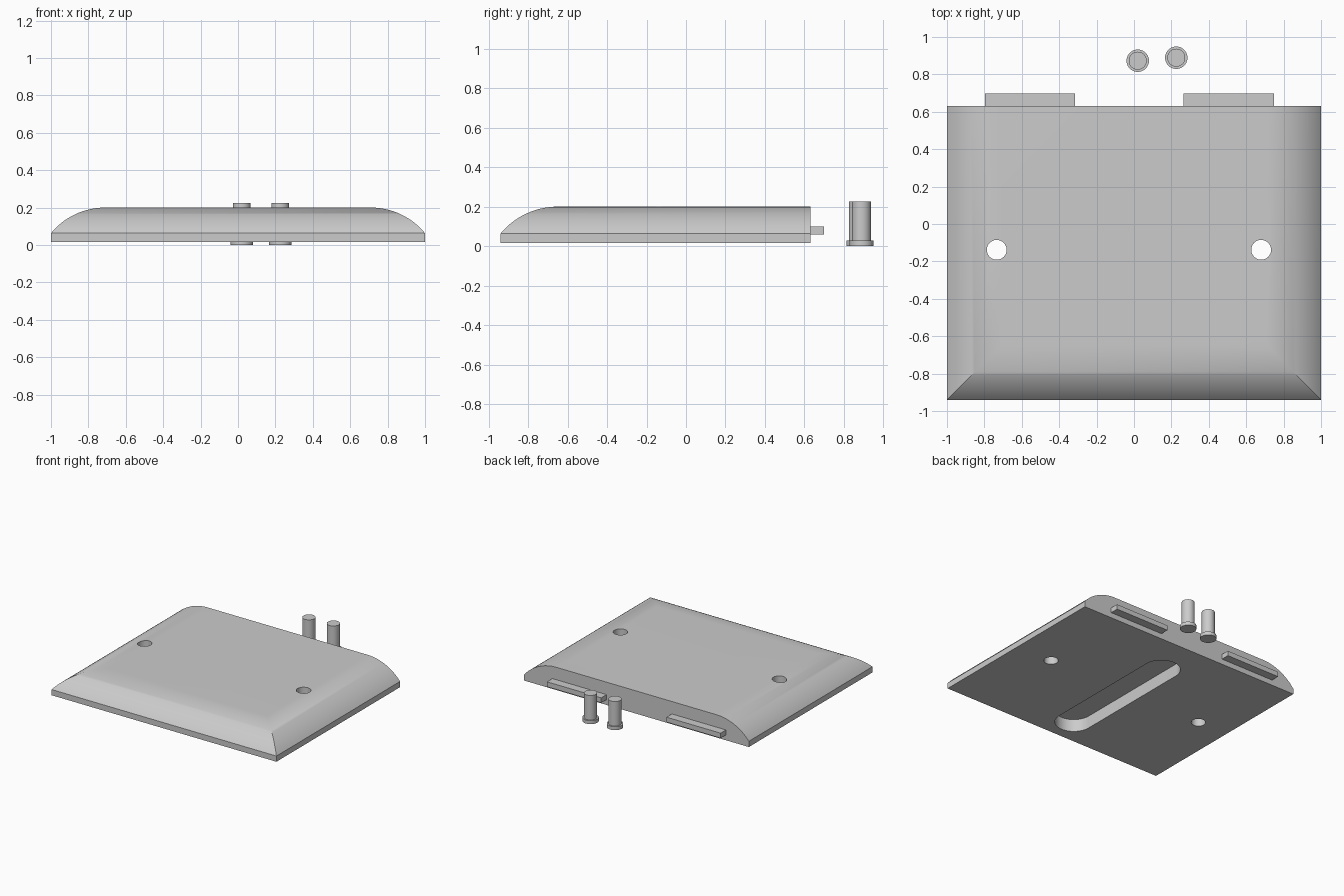
import bpy
import bmesh
import math

cube = bpy.data.objects.get("Cube")
if cube:
    bpy.data.objects.remove(cube, do_unlink=True)

grey = bpy.data.materials.new("plain_grey")
grey.use_nodes = True
colour = (0.6, 0.6, 0.6, 1)
grey.diffuse_color = colour
grey.node_tree.nodes["Principled BSDF"].inputs["Base Color"].default_value = colour


def finish(name, bm):
    """Turn a bmesh into a named object."""
    bmesh.ops.recalc_face_normals(bm, faces=bm.faces)
    mesh = bpy.data.meshes.new(name)
    bm.to_mesh(mesh)
    bm.free()
    mesh.materials.append(grey)
    obj = bpy.data.objects.new(name, mesh)
    bpy.context.collection.objects.link(obj)
    return obj


def select(obj):
    bpy.ops.object.select_all(action='DESELECT')
    obj.select_set(True)
    bpy.context.view_layer.objects.active = obj


def smooth(obj):
    select(obj)
    bpy.ops.object.shade_smooth_by_angle(angle=math.radians(30))


def prism(name, outline, z0, z1):
    """Extrude a flat outline between two heights."""
    bm = bmesh.new()
    low = [bm.verts.new((x, y, z0)) for x, y in outline]
    high = [bm.verts.new((x, y, z1)) for x, y in outline]
    bm.faces.new(low)
    bm.faces.new(high)
    n = len(outline)
    for i in range(n):
        j = (i + 1) % n
        bm.faces.new((low[i], low[j], high[j], high[i]))
    return finish(name, bm)


def arc(cx, cy, r, start, sweep, steps):
    return [(cx + r * math.cos(start + sweep * i / steps),
             cy + r * math.sin(start + sweep * i / steps)) for i in range(steps)]


def lathe(name, profile, x, y, segments=48):
    """Revolve a radius/height profile about a vertical axis."""
    bm = bmesh.new()
    rings = [[bm.verts.new((px, py, z)) for px, py in arc(x, y, r, 0, math.tau, segments)]
             for r, z in profile]
    for a, b in zip(rings, rings[1:]):
        for i in range(segments):
            j = (i + 1) % segments
            bm.faces.new((a[i], a[j], b[j], b[i]))
    bm.faces.new(rings[0])
    bm.faces.new(rings[-1])
    return finish(name, bm)


# Body: edge profile rounded on the left, right and front, cut square at the back
FRONT, BACK, BOTTOM, RIM, TOP, INSET = -0.94, 0.63, 0.017, 0.063, 0.2, 0.29
rise = TOP - RIM
radius = (INSET ** 2 + rise ** 2) / (2 * rise)
spread = math.asin(INSET / radius)
edge = [(0, BOTTOM)]
for k in range(17):
    a = spread * (1 - k / 16)
    edge.append((INSET - radius * math.sin(a), TOP - radius + radius * math.cos(a)))

bm = bmesh.new()
loops = [[bm.verts.new(p) for p in ((-1 + d, BACK, z), (-1 + d, FRONT + d, z),
                                    (1 - d, FRONT + d, z), (1 - d, BACK, z))]
         for d, z in edge]
for a, b in zip(loops, loops[1:]):
    for i in range(3):
        bm.faces.new((a[i], a[i + 1], b[i + 1], b[i]))
bm.faces.new(loops[0])
bm.faces.new(loops[-1])
bm.faces.new([l[0] for l in loops] + [l[3] for l in reversed(loops)])
body = finish("body", bm)

# Two screw holes through the body and a long blind slot underneath
MID = -0.027
slot = (arc(MID, 0.28, 0.14, 0, math.pi, 24) + [(MID - 0.14, 0.28)]
        + arc(MID, -0.72, 0.14, math.pi, math.pi, 24) + [(MID + 0.14, -0.72)])
cutters = [prism("slot_cutter", slot, -0.1, BOTTOM + 0.1)]
for side in (-1, 1):
    cutters.append(prism("hole_cutter",
                         arc(MID + side * 0.707, -0.138, 0.053, 0, math.tau, 40), -0.1, 0.4))
for cutter in cutters:
    cutter.hide_render = True
    mod = body.modifiers.new("cut", 'BOOLEAN')
    mod.operation = 'DIFFERENCE'
    mod.solver = 'EXACT'
    mod.object = cutter
    select(body)
    bpy.ops.object.modifier_apply(modifier=mod.name)
    bpy.data.objects.remove(cutter, do_unlink=True)
smooth(body)

# Locating tabs on the back face
for name, x0, x1 in (("right_tab", -0.797, -0.315), ("left_tab", 0.265, 0.748)):
    prism(name, [(x0, BACK), (x1, BACK), (x1, 0.698), (x0, 0.698)], 0.06, 0.1)

# Loose flanged pegs standing behind the body
for name, x, y in (("right_peg", 0.02, 0.873), ("left_peg", 0.226, 0.889)):
    smooth(lathe(name, [(0.06, 0), (0.06, 0.028), (0.048, 0.028), (0.048, 0.225)], x, y))
